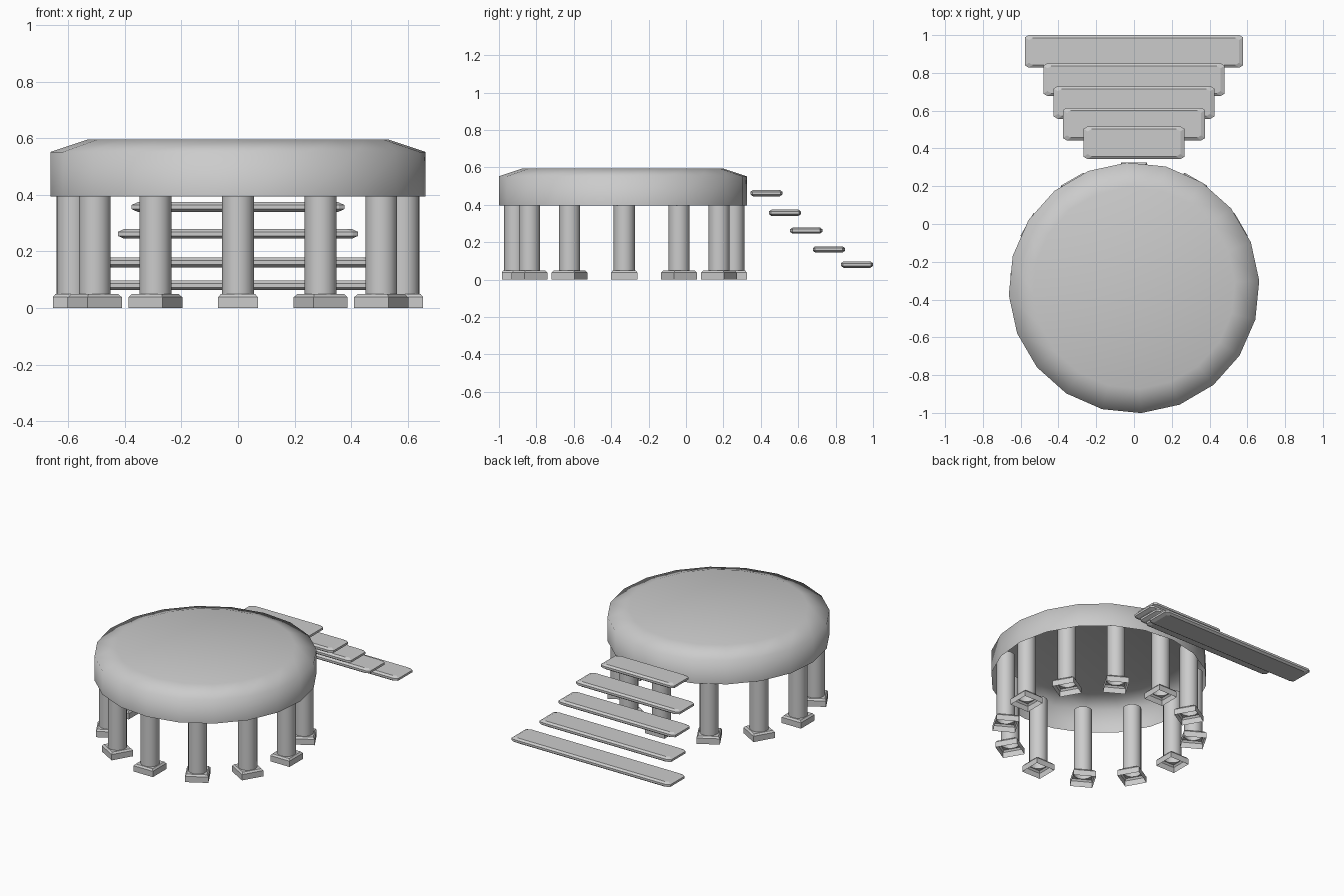
import bpy, bmesh
from math import sin, cos, pi, radians

if "Cube" in bpy.data.objects:
    bpy.data.objects.remove(bpy.data.objects["Cube"])


def loft(name, rings, cap_start=False, cap_end=False, smooth=None):
    """Join closed rings of points with quads, optionally capping the ends."""
    bm = bmesh.new()
    loops = [[bm.verts.new(p) for p in ring] for ring in rings]
    n = len(loops[0])
    for a, b in zip(loops, loops[1:]):
        for i in range(n):
            j = (i + 1) % n
            bm.faces.new((a[i], a[j], b[j], b[i]))
    if cap_start:
        bm.faces.new(loops[0][::-1])
    if cap_end:
        bm.faces.new(loops[-1])
    mesh = bpy.data.meshes.new(name)
    bm.to_mesh(mesh)
    bm.free()
    ob = bpy.data.objects.new(name, mesh)
    bpy.context.collection.objects.link(ob)
    if smooth is not None:
        bpy.ops.object.select_all(action='DESELECT')
        bpy.context.view_layer.objects.active = ob
        ob.select_set(True)
        bpy.ops.object.shade_smooth_by_angle(angle=radians(smooth))
    return ob


def circle(r, z, n=16, start=0.0):
    return [(r * cos(start + 2 * pi * i / n), r * sin(start + 2 * pi * i / n), z)
            for i in range(n)]


def square(h, z, n=16):
    pts = []
    for i in range(n):
        c, s = cos(2 * pi * i / n), sin(2 * pi * i / n)
        k = h / max(abs(c), abs(s))
        pts.append((c * k, s * k, z))
    return pts


def plate(hx, hy, z, cx=0.02, cy=0.012):
    """Rectangle with cut corners."""
    return [(hx - cx, -hy, z), (hx, -hy + cy, z), (hx, hy - cy, z), (hx - cx, hy, z),
            (-hx + cx, hy, z), (-hx, hy - cy, z), (-hx, -hy + cy, z), (-hx + cx, -hy, z)]


# Round platform: drum shell, open underneath, with a sloped rim
rim = [(0.664, 0.395), (0.664, 0.552), (0.535, 0.595)]
platform = loft("platform", [circle(r, z, 20, radians(3.3)) for r, z in rim],
                cap_end=True, smooth=80)
platform.location = (0, -0.338, 0)

# Ring of twelve columns on hollow square footings
for i in range(12):
    a = -pi / 2 + i * pi / 6
    pos = (0.585 * cos(a), -0.33 + 0.585 * sin(a), 0)
    footing = loft(f"footing_{i + 1}", [square(0.07, 0), square(0.07, 0.038),
                                        square(0.061, 0.049), circle(0.057, 0.049)])
    column = loft(f"column_{i + 1}", [circle(0.057, 0.049), circle(0.057, 0.5)], smooth=40)
    for ob in (footing, column):
        ob.location = pos
        ob.rotation_euler.z = a

# Floating stair treads: half width, centre y, centre z
treads = [(0.578, 0.914, 0.08), (0.48, 0.764, 0.161), (0.425, 0.643, 0.262),
          (0.377, 0.529, 0.357), (0.267, 0.43, 0.462)]
for i, (w, y, z) in enumerate(treads):
    d = 0.086
    tread = loft(f"stair_tread_{i + 1}",
                 [plate(w - 0.022, d - 0.014, -0.017), plate(w, d, -0.007),
                  plate(w, d, 0.007), plate(w - 0.022, d - 0.014, 0.017)],
                 cap_start=True, cap_end=True)
    tread.location = (0, y, z)
